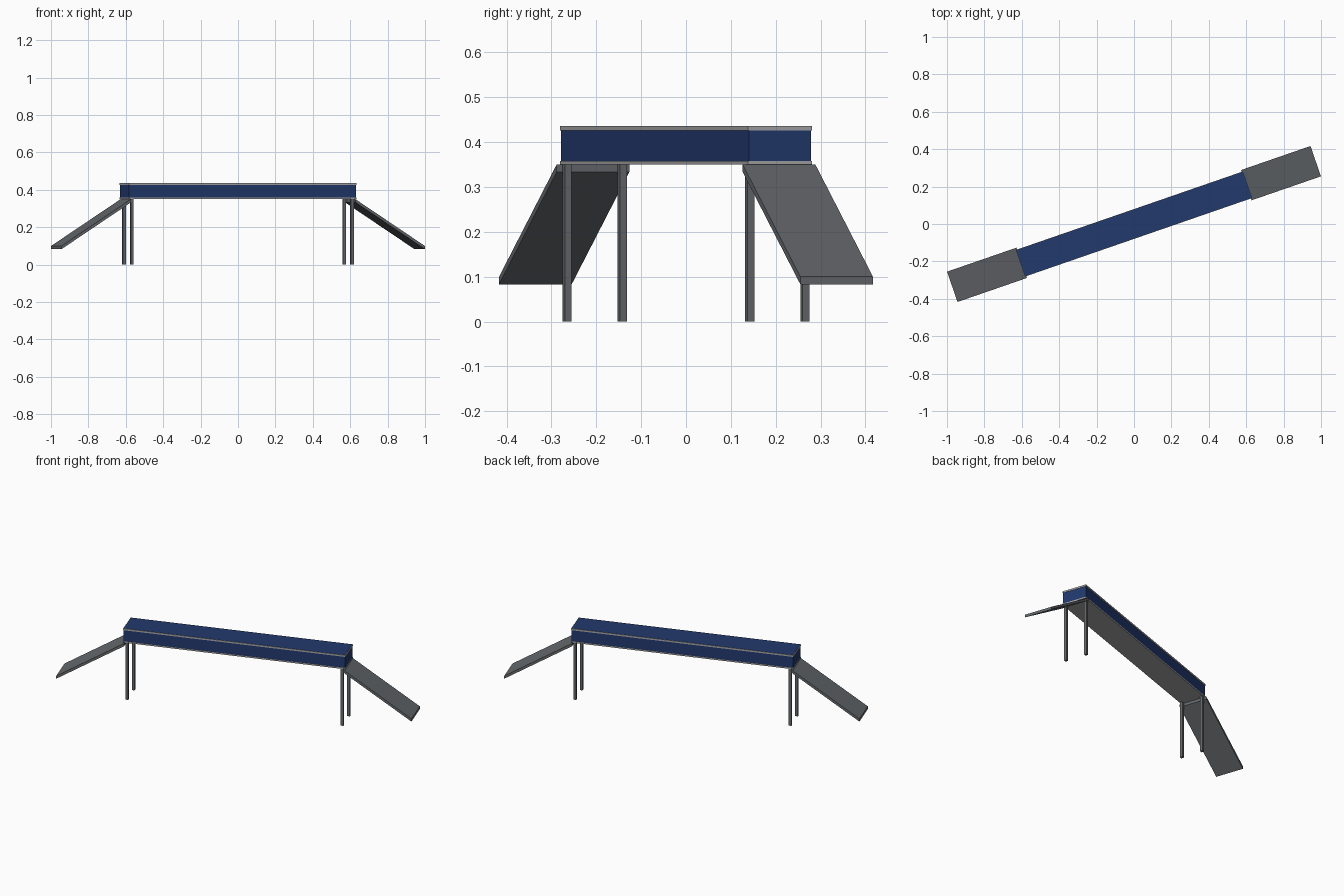
import bpy, bmesh, math
from mathutils import Matrix

if "Cube" in bpy.data.objects:
    bpy.data.objects.remove(bpy.data.objects["Cube"])

TURN = Matrix.Rotation(math.radians(19.07), 4, 'Z')   # whole bridge runs diagonally


def material(name, rgb):
    m = bpy.data.materials.new(name)
    m.diffuse_color = (*rgb, 1)
    m.use_nodes = True
    m.node_tree.nodes["Principled BSDF"].inputs["Base Color"].default_value = m.diffuse_color
    return m


BLUE = material("blue_panel", (0.016, 0.042, 0.155))
STEEL = material("dark_steel", (0.13, 0.14, 0.15))
TRIM = material("light_trim", (0.38, 0.38, 0.39))


def block(name, x0, x1, half_w, z0, z1, mat, y=0.0, drop=0.0, flip=False):
    """Box along the bridge axis; 'drop' lowers its outer end to make a ramp."""
    bm = bmesh.new()
    bmesh.ops.create_cube(bm, size=1)
    for v in bm.verts:
        outer = v.co.x > 0
        v.co.x = x1 if outer else x0
        v.co.y = y + math.copysign(half_w, v.co.y)
        v.co.z = (z1 if v.co.z > 0 else z0) - (drop if outer else 0)
    spin = Matrix.Rotation(math.pi if flip else 0, 4, 'Z')
    bmesh.ops.transform(bm, matrix=TURN @ spin, verts=bm.verts)
    mesh = bpy.data.meshes.new(name)
    bm.to_mesh(mesh)
    bm.free()
    mesh.materials.append(mat)
    ob = bpy.data.objects.new(name, mesh)
    bpy.context.collection.objects.link(ob)
    return ob


# Enclosed walkway with thin trim slabs at floor and roof
block("walkway_body", -0.641, 0.641, 0.0735, 0.3505, 0.4363, BLUE)
block("floor_trim", -0.643, 0.643, 0.0755, 0.350, 0.358, TRIM)
block("roof_trim", -0.643, 0.643, 0.0755, 0.426, 0.436, TRIM)

# Ramps and square legs at both ends
for end, flip in (("right", False), ("left", True)):
    block(f"{end}_ramp", 0.635, 1.028, 0.0857, 0.333, 0.350, STEEL,
          drop=0.25, flip=flip)
    for side, y in (("front", -0.065), ("back", 0.065)):
        block(f"{end}_{side}_leg", 0.615, 0.631, 0.008, 0, 0.352, STEEL,
              y=y, flip=flip)
